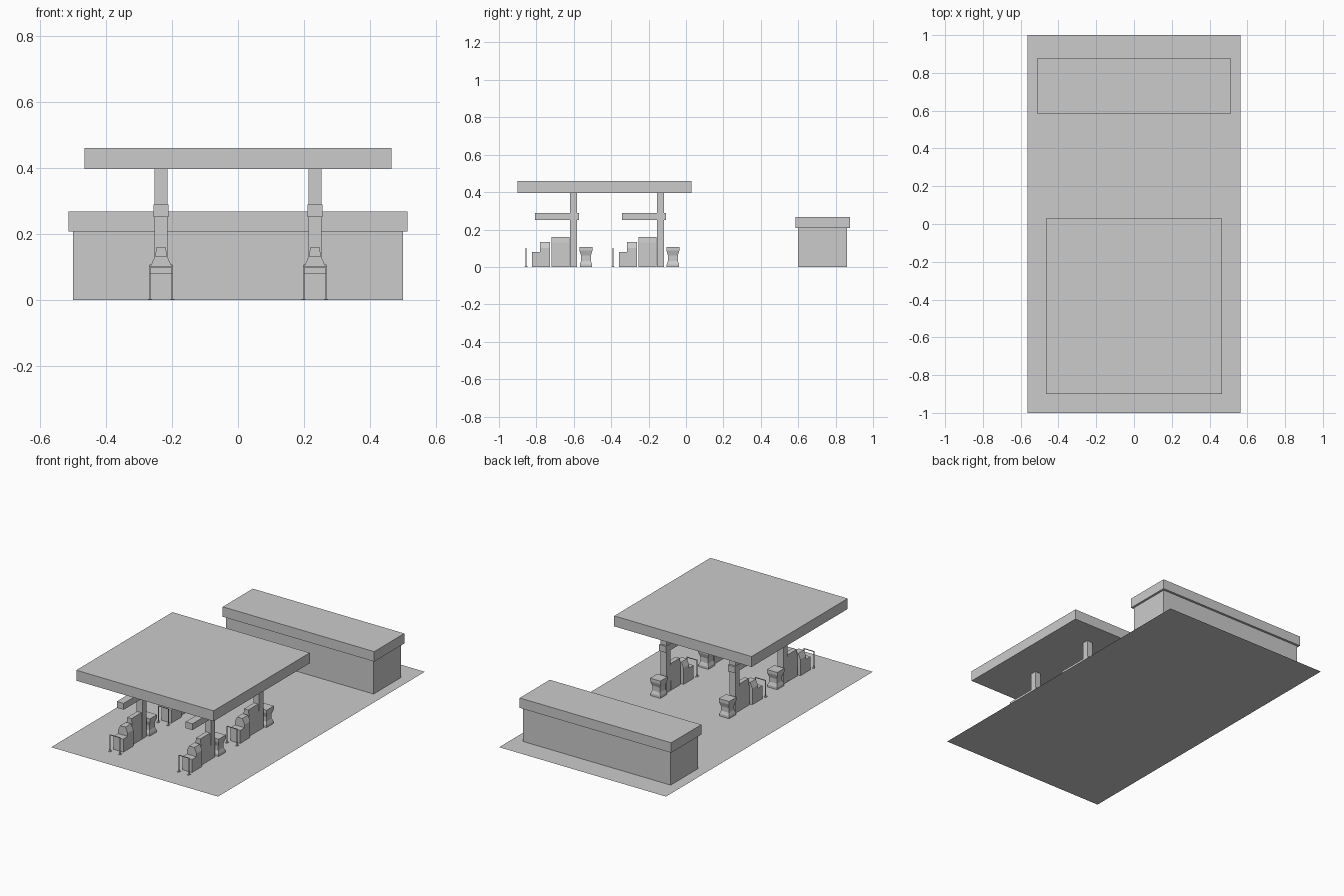
import bpy, bmesh

if "Cube" in bpy.data.objects:
    bpy.data.objects.remove(bpy.data.objects["Cube"])

def make(name, bm):
    bmesh.ops.recalc_face_normals(bm, faces=bm.faces)
    me = bpy.data.meshes.new(name)
    bm.to_mesh(me)
    bm.free()
    ob = bpy.data.objects.new(name, me)
    bpy.context.collection.objects.link(ob)
    return ob

def loft(name, levels):
    """Stack of rectangles (half_x, y0, y1, z, centre_x) joined into a closed solid."""
    bm = bmesh.new()
    rings = []
    for hx, y0, y1, z, cx in levels:
        rings.append([bm.verts.new((cx + sx * hx, y, z))
                      for sx, y in ((-1, y0), (1, y0), (1, y1), (-1, y1))])
    for a, b in zip(rings, rings[1:]):
        for i in range(4):
            j = (i + 1) % 4
            bm.faces.new((a[i], a[j], b[j], b[i]))
    bm.faces.new(rings[0][::-1])
    bm.faces.new(rings[-1])
    return make(name, bm)

def box(name, cx, hx, y0, y1, z0, z1):
    return loft(name, [(hx, y0, y1, z0, cx), (hx, y0, y1, z1, cx)])

# forecourt slab
bm = bmesh.new()
bm.faces.new([bm.verts.new(p) for p in
              ((-.565, -1, 0), (.565, -1, 0), (.565, 1, 0), (-.565, 1, 0))])
make("forecourt", bm)

# shop and its overhanging roof
box("shop_walls", 0, .5, .598, .862, 0, .207)
box("shop_roof", 0, .513, .585, .876, .207, .268)

# canopy
box("canopy", 0, .465, -.9, .03, .396, .46)

# four pump islands
for cx in (-.233, .233):
    for dy in (0, .465):
        # canopy column with a sign box wrapped around it
        box("column", cx, .02, -.621 + dy, -.582 + dy, 0, .396)
        box("pump_sign", cx, .023, -.806 + dy, -.571 + dy, .25, .289)

        # stepped unit: low front box and tapered rear top
        box("low_unit", cx, .033, -.824 + dy, -.781 + dy, 0, .08)
        loft("tapered_unit", [(.033, -.781 + dy, -.727 + dy, 0, cx),
                              (.033, -.781 + dy, -.727 + dy, .1, cx),
                              (.018, -.781 + dy, -.727 + dy, .133, cx)])

        # tall fuel dispenser
        loft("dispenser", [(.02, -.718 + dy, -.623 + dy, 0, cx),
                           (.018, -.718 + dy, -.623 + dy, .13, cx),
                           (.014, -.718 + dy, -.623 + dy, .16, cx)])

        # waisted bin
        yc = -.535 + dy
        loft("bin", [(h, yc - h, yc + h, z, cx) for h, z in
                     ((.033, 0), (.033, .014), (.026, .032), (.026, .06),
                      (.035, .088), (.035, .107))])

        # guard hoop with small feet
        yh = -.855 + dy
        box("hoop_bar", cx, .036, yh - .002, yh + .002, .098, .102)
        for s in (-1, 1):
            box("hoop_leg", cx + s * .034, .002, yh - .002, yh + .002, 0, .1)
            box("hoop_foot", cx + s * .034, .006, yh - .009, yh + .009, 0, .003)
